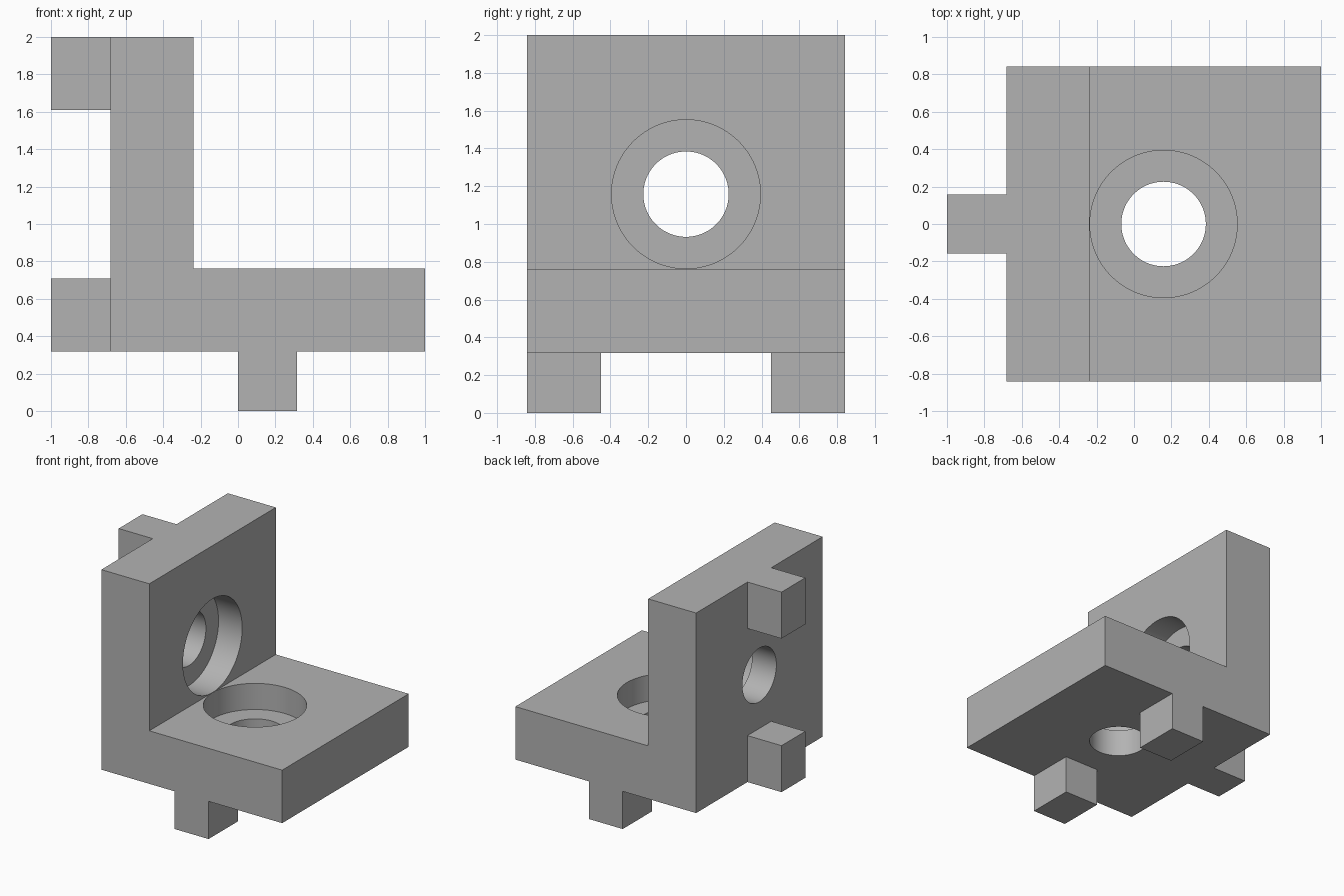
import bpy, bmesh
from mathutils import Matrix, Vector

cube = bpy.data.objects.get("Cube")
if cube:
    bpy.data.objects.remove(cube, do_unlink=True)

grey = bpy.data.materials.new("plain grey")
grey.use_nodes = True
grey.diffuse_color = (0.45, 0.45, 0.45, 1)
grey.node_tree.nodes["Principled BSDF"].inputs["Base Color"].default_value = grey.diffuse_color

# Main dimensions
BASE, BACK = 0.317, -0.683       # outer faces of the two plates
THICK, HALF = 0.446, 0.841       # plate thickness and half width
BORE_R, HOLE_R, BORE_DEPTH = 0.394, 0.226, 0.22
inner_x, inner_z = BACK + THICK, BASE + THICK


def finish(name, bm):
    bmesh.ops.recalc_face_normals(bm, faces=bm.faces)
    mesh = bpy.data.meshes.new(name)
    bm.to_mesh(mesh)
    bm.free()
    mesh.materials.append(grey)
    obj = bpy.data.objects.new(name, mesh)
    bpy.context.collection.objects.link(obj)
    return obj


def extrude_profile(name, points, y0, y1):
    """Extrude an x-z outline along y."""
    bm = bmesh.new()
    face = bm.faces.new([bm.verts.new((x, y0, z)) for x, z in points])
    moved = bmesh.ops.extrude_face_region(bm, geom=[face])["geom"]
    verts = [v for v in moved if isinstance(v, bmesh.types.BMVert)]
    bmesh.ops.translate(bm, verts=verts, vec=(0, y1 - y0, 0))
    return finish(name, bm)


def box(name, x, y, z):
    return extrude_profile(name, [(x[0], z[0]), (x[1], z[0]), (x[1], z[1]), (x[0], z[1])], *y)


def counterbore_cutter(name, centre, axis):
    """Stepped round cutter; centre lies on the inner plate face, axis points out."""
    bm = bmesh.new()
    steps = [(HOLE_R, -THICK - 0.1), (HOLE_R, -BORE_DEPTH),
             (BORE_R, -BORE_DEPTH), (BORE_R, 0.1)]
    turn = Vector((0, 0, 1)).rotation_difference(Vector(axis)).to_matrix().to_4x4()
    place = Matrix.Translation(centre) @ turn
    rings = []
    for radius, height in steps:
        made = bmesh.ops.create_circle(bm, segments=96, radius=radius,
                                       matrix=place @ Matrix.Translation((0, 0, height)))
        rings.append(made["verts"])
    for low, high in zip(rings, rings[1:]):
        for i in range(len(low)):
            j = (i + 1) % len(low)
            bm.faces.new((low[i], low[j], high[j], high[i]))
    bm.faces.new(rings[0])
    bm.faces.new(rings[-1])
    cutter = finish(name, bm)
    cutter.hide_render = True
    cutter.hide_set(True)
    return cutter


# L-shaped body
body = extrude_profile("angle_bracket", [
    (BACK, BASE), (1, BASE), (1, inner_z), (inner_x, inner_z), (inner_x, 2), (BACK, 2)],
    -HALF, HALF)

# Locating pegs on the back of the upright and under the base
parts = [box(f"{name}_back_peg", (-1, BACK), (-0.158, 0.158), z)
         for name, z in (("lower", (BASE, 0.708)), ("upper", (1.609, 2)))]
for name, side in (("front", -1), ("rear", 1)):
    y = sorted((side * HALF, side * 0.45))
    parts.append(box(f"{name}_foot", (0, 0.315), y, (0, BASE)))

# Counterbored holes through both plates
cutters = [
    counterbore_cutter("base_hole_cutter", (inner_x + 0.395, 0, inner_z), (0, 0, 1)),
    counterbore_cutter("upright_hole_cutter", (inner_x, 0, inner_z + 0.395), (1, 0, 0))]
for cutter in cutters:
    cut = body.modifiers.new(cutter.name, "BOOLEAN")
    cut.operation, cut.solver, cut.object = "DIFFERENCE", "EXACT", cutter

# Fuse the pegs into the body
for part in parts:
    fuse = body.modifiers.new(part.name, "BOOLEAN")
    fuse.operation, fuse.solver, fuse.object = "UNION", "EXACT", part

bpy.ops.object.select_all(action="DESELECT")
body.select_set(True)
bpy.context.view_layer.objects.active = body
for modifier in [m.name for m in body.modifiers]:
    bpy.ops.object.modifier_apply(modifier=modifier)
for helper in parts + cutters:
    bpy.data.objects.remove(helper, do_unlink=True)
bpy.ops.object.shade_smooth_by_angle(angle=0.5)
